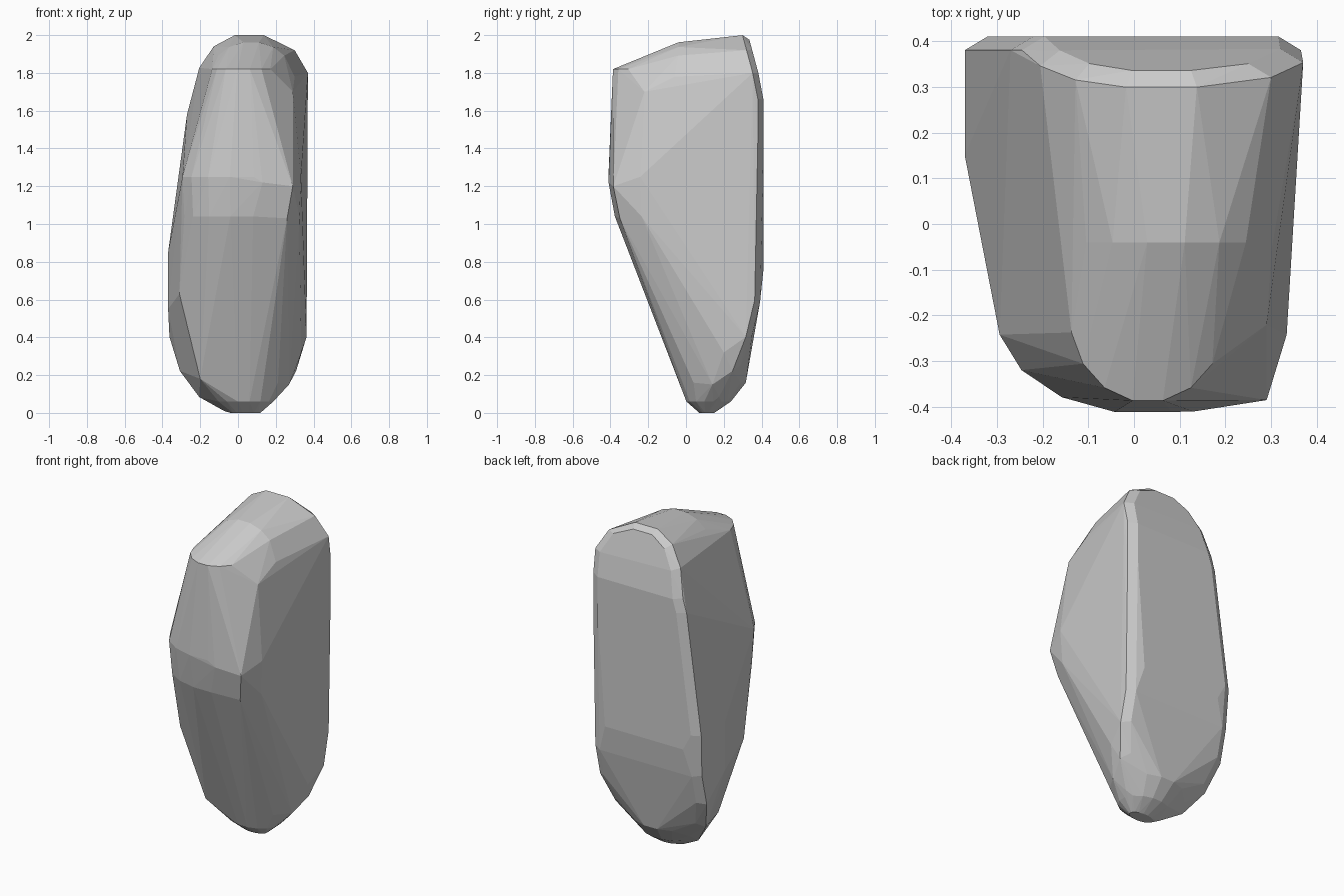
import bpy, bmesh
from math import sin, cos, pi, copysign
from mathutils import Vector

if "Cube" in bpy.data.objects:
    bpy.data.objects.remove(bpy.data.objects["Cube"])

SIDES = 16
BACKWARD = Vector((0, 1, 0))
UPWARD = Vector((0, 0, 1))


def squared(value, power):
    """Push a sine or cosine outwards to make an oval squarer."""
    return copysign(abs(value) ** power, value)


def oval(centre, wide, axis, reach, power=1):
    """Ring of points around a centre, wide along x and reaching along an axis."""
    ring = []
    for step in range(SIDES):
        angle = 2 * pi * (step + 0.5) / SIDES
        point = Vector(centre) + axis * reach * squared(sin(angle), power)
        point.x += wide * squared(cos(angle), power)
        ring.append(point)
    return ring


def back_depth(height):
    """Depth of the back wall, which curves in at the foot and the crown."""
    foot = max(0, 0.8 - height)
    crown = max(0, height - 1.7)
    return 0.41 - 0.4 * foot * foot - 0.27 * crown


def back_wall(inset, forward):
    """Upright outline of the back, made of a lower and an upper oval."""
    outline = oval((0, 0, 0.5), 0.37 - inset, UPWARD, 0.5 - inset)
    outline += oval((0.06, 0, 1.55), 0.31 - inset, UPWARD, 0.457 - inset / 2, 0.85)
    outline.append(Vector((inset - 0.37, 0, 0.85)))
    outline.append(Vector((inset - 0.27, 0, 1.58)))
    # Fuller left shoulder
    outline.append(Vector((0.37 - inset, 0, 1.8)))
    outline.append(Vector((0.3 - inset, 0, 1.92)))
    for point in outline:
        point.y = back_depth(point.z) - forward
    return outline


# Material
stone_grey = bpy.data.materials.new("stone grey")
stone_grey.use_nodes = True
colour = (0.6, 0.6, 0.6, 1)
stone_grey.diffuse_color = colour
shader = stone_grey.node_tree.nodes["Principled BSDF"]
shader.inputs["Base Color"].default_value = colour

# Back wall with a softened rim
points = back_wall(inset=0, forward=0.03) + back_wall(inset=0.05, forward=0)

# Rounded foot
points += oval((0.04, 0.11, 0), 0.08, BACKWARD, 0.04)
points += oval((0.03, 0.12, 0.06), 0.16, BACKWARD, 0.12)
points += oval((0.02, 0.14, 0.16), 0.23, BACKWARD, 0.18)

# Nose: lower lip, upper lip and brow
points += oval((0.02, -0.2, 1.04), 0.31, BACKWARD, 0.18)
points += oval((0.02, -0.2, 1.25), 0.32, BACKWARD, 0.215)
points += oval((0.03, -0.2, 1.82), 0.17, BACKWARD, 0.19)

# Crown ridge
points += oval((0.07, -0.04, 1.8), 0.21, UPWARD, 0.165)

# Left flank: nose corners, upper edge, lower edge
left_flank = [(0.29, -0.385, 1.2), (0.26, -0.35, 1.03), (0.13, -0.41, 1.22),
              (0.29, -0.22, 1.7), (0.3, -0.06, 1.78),
              (0.335, 0.2, 0.32), (0.27, 0.14, 0.15)]

# Right flank: widest strip, then the front edge down to the foot
right_flank = [(-0.37, 0.15, 0.55), (-0.37, 0.15, 0.85),
               (-0.31, -0.12, 0.63), (-0.2, -0.03, 0.18)]
points += [Vector(corner) for corner in left_flank + right_flank]

# Wrap the rings in one faceted skin
skin = bmesh.new()
for point in points:
    skin.verts.new(point)
bmesh.ops.convex_hull(skin, input=skin.verts[:])
loose = [vert for vert in skin.verts if not vert.link_faces]
bmesh.ops.delete(skin, geom=loose, context='VERTS')
bmesh.ops.dissolve_limit(skin, angle_limit=0.03, verts=skin.verts[:], edges=skin.edges[:])
bmesh.ops.recalc_face_normals(skin, faces=skin.faces[:])

mesh = bpy.data.meshes.new("stone")
skin.to_mesh(mesh)
skin.free()
mesh.materials.append(stone_grey)
stone = bpy.data.objects.new("stone", mesh)
bpy.context.collection.objects.link(stone)
